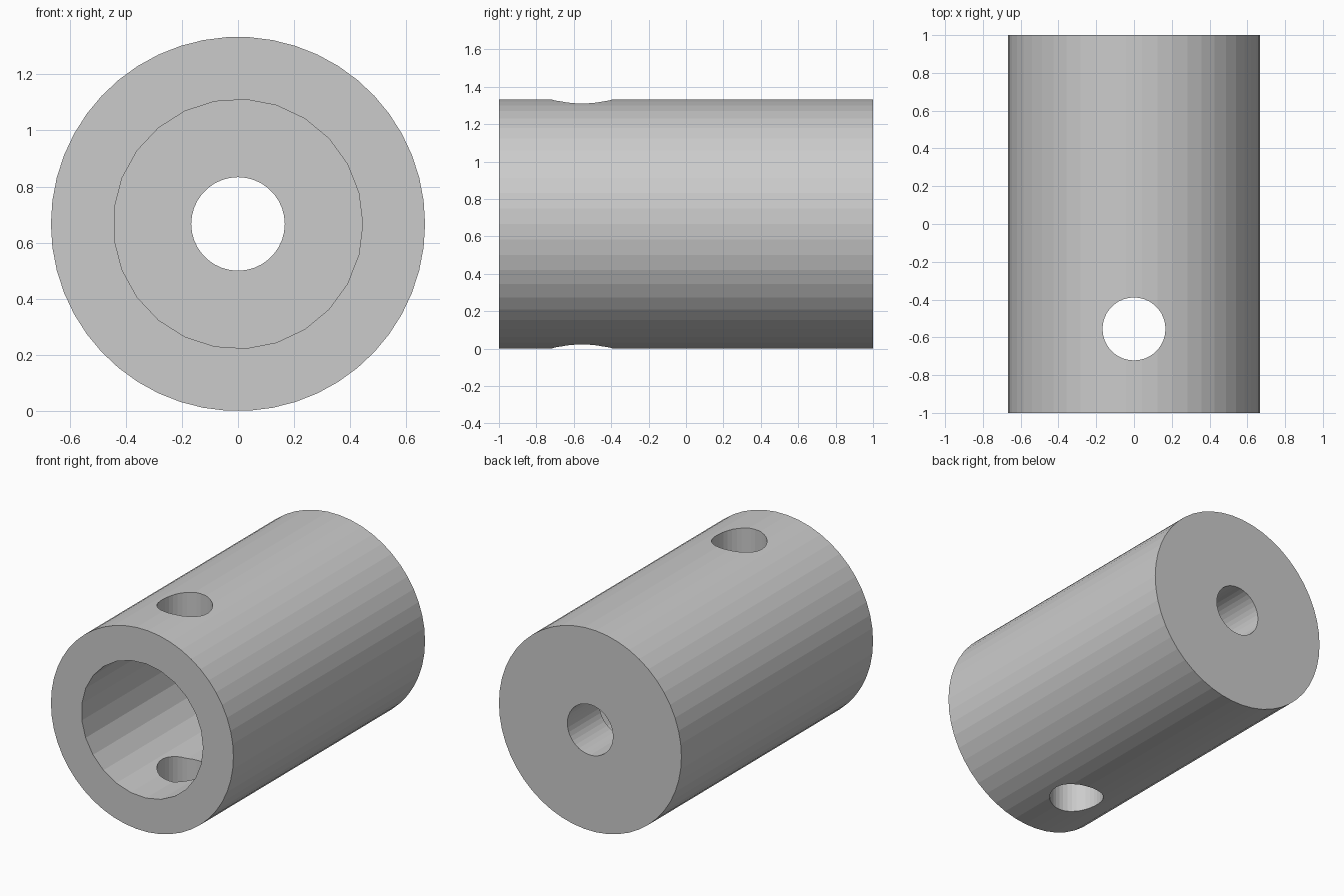
import bpy
from math import pi

if "Cube" in bpy.data.objects:
    bpy.data.objects.remove(bpy.data.objects["Cube"])

R = 0.6667      # outer radius, also the axis height
ALONG_Y = (pi / 2, pi / 2, 0)


def cylinder(name, radius, length, loc, rot, sides):
    bpy.ops.mesh.primitive_cylinder_add(
        vertices=sides, radius=radius, depth=length, location=loc, rotation=rot)
    obj = bpy.context.object
    obj.name = name
    return obj


def cut(target, cutter):
    cutter.hide_render = True
    mod = target.modifiers.new(cutter.name, 'BOOLEAN')
    mod.operation = 'DIFFERENCE'
    mod.solver = 'EXACT'
    mod.object = cutter
    bpy.context.view_layer.objects.active = target
    bpy.ops.object.modifier_apply(modifier=mod.name)
    bpy.data.objects.remove(cutter, do_unlink=True)


# Main round body lying along y
body = cylinder("coupling_body", R, 2.0, (0, 0, R), ALONG_Y, 50)

# Wide blind bore from the front, ending at y = 0.667
cut(body, cylinder("front_bore", 0.4444, 2.0, (0, -0.3333, R), ALONG_Y, 25))

# Narrow hole through the back wall into the bore
cut(body, cylinder("rear_hole", 0.1667, 1.0, (0, 0.8, R), ALONG_Y, 36))

# Vertical pin hole through both side walls
cut(body, cylinder("cross_pin_hole", 0.1667, 2.0, (0, -0.5556, R), (0, 0, 0), 36))
